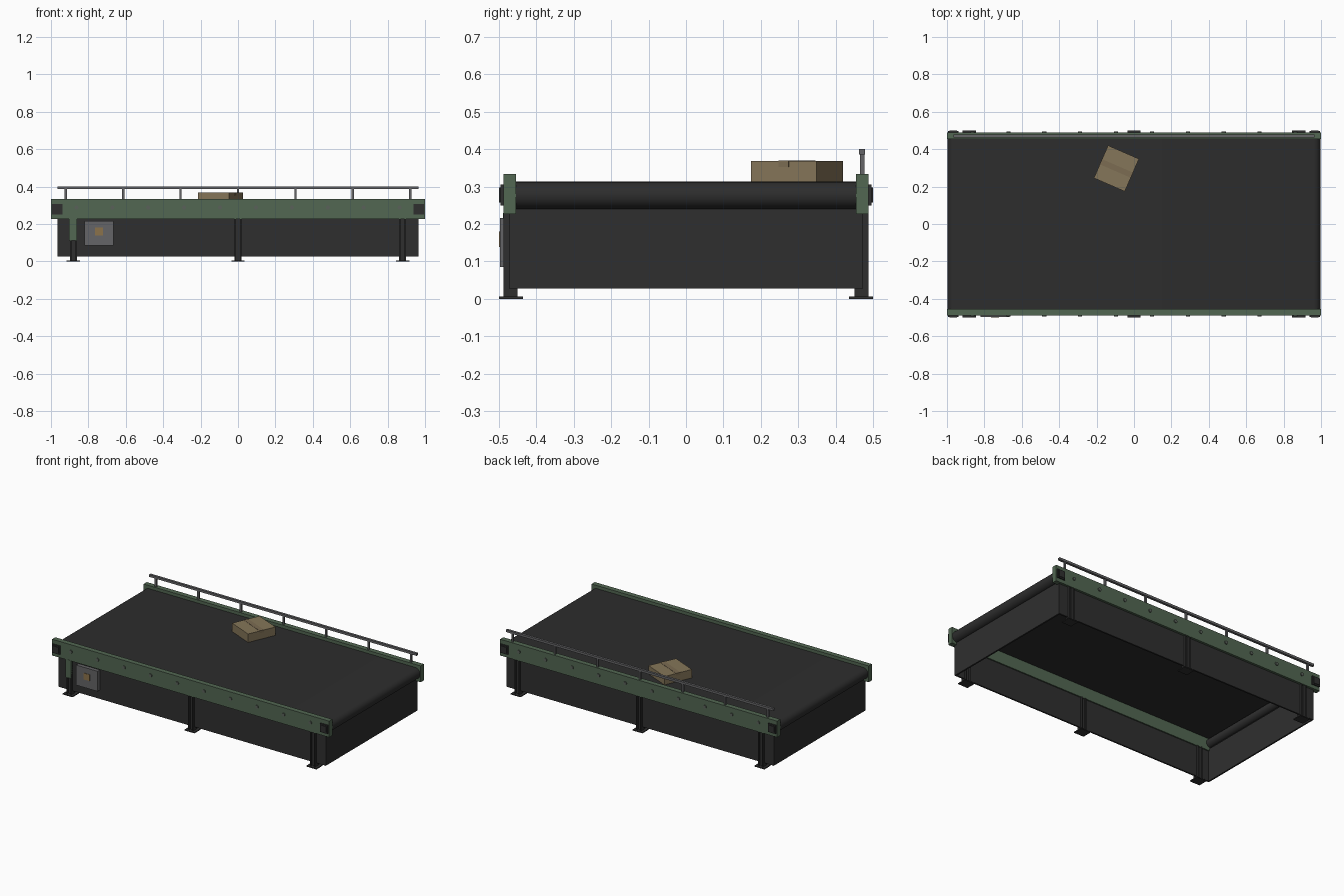
import bpy, bmesh, math
from mathutils import Matrix

if "Cube" in bpy.data.objects:
    bpy.data.objects.remove(bpy.data.objects["Cube"])


def material(name, rgb):
    m = bpy.data.materials.new(name)
    m.diffuse_color = (*rgb, 1)
    m.use_nodes = True
    m.node_tree.nodes["Principled BSDF"].inputs["Base Color"].default_value = m.diffuse_color
    return m


GREEN = material("rail green", (0.085, 0.135, 0.085))
DARK = material("frame charcoal", (0.028, 0.028, 0.028))
BELT = material("belt black", (0.026, 0.026, 0.026))
GREY = material("metal grey", (0.13, 0.13, 0.135))
BOLT = material("bolt grey green", (0.10, 0.12, 0.10))
CARD = material("cardboard", (0.235, 0.18, 0.10))
TAPE = material("parcel tape", (0.20, 0.15, 0.085))
AMBER = material("button amber", (0.26, 0.17, 0.07))


def finish(name, bm, mat):
    bmesh.ops.recalc_face_normals(bm, faces=bm.faces)
    me = bpy.data.meshes.new(name)
    bm.to_mesh(me)
    bm.free()
    me.materials.append(mat)
    ob = bpy.data.objects.new(name, me)
    bpy.context.collection.objects.link(ob)
    return ob


def add_box(bm, x, y, z):
    """Box given as (min, max) on each axis."""
    c = [(a + b) / 2 for a, b in (x, y, z)]
    s = [abs(b - a) for a, b in (x, y, z)]
    bmesh.ops.create_cube(bm, size=1, matrix=Matrix.Translation(c) @ Matrix.Diagonal((*s, 1)))


def boxes(name, mat, *items):
    bm = bmesh.new()
    for it in items:
        add_box(bm, *it)
    return finish(name, bm, mat)


def add_cyl_y(bm, x, y, z, r, length, seg):
    m = Matrix.Translation((x, y, z)) @ Matrix.Rotation(math.pi / 2, 4, 'X')
    bmesh.ops.create_cone(bm, cap_ends=True, segments=seg, radius1=r, radius2=r, depth=length, matrix=m)


def smooth(ob):
    bpy.context.view_layer.objects.active = ob
    ob.select_set(True)
    bpy.ops.object.shade_smooth_by_angle()
    ob.select_set(False)


# Belt: thin strip with a half-round wrap at each end
CX, CZ, R, T = 0.96, 0.2765, 0.0365, 0.008
N = 12


def arc(r):
    right = [(CX + r * math.sin(a), CZ + r * math.cos(a)) for a in (math.pi * i / N for i in range(N + 1))]
    return [(-x, z) for x, z in reversed(right)] + right


outer, inner = arc(R), arc(R - T)
bm = bmesh.new()
rings = []
for y in (-0.456, 0.456):
    rings.append([[bm.verts.new((x, y, z)) for x, z in p] for p in (outer, inner)])
(of, inf), (ob_, inb) = rings
for i in range(len(outer) - 1):
    for a, b in ((of, ob_), (inf, inb), (of, inf), (ob_, inb)):
        bm.faces.new((a[i], a[i + 1], b[i + 1], b[i]))
for i in (0, -1):
    bm.faces.new((of[i], ob_[i], inb[i], inf[i]))
smooth(finish("belt", bm, BELT))

# End rollers inside the belt wrap
for s, n in ((-1, "left"), (1, "right")):
    bm = bmesh.new()
    add_cyl_y(bm, s * CX, 0, CZ, R - T, 0.92, 24)
    smooth(finish(n + "_roller", bm, DARK))

# Skirt panels around the open base
boxes("skirt", DARK,
      *[((-0.965, 0.965), (s * 0.463, s * 0.473), (0.027, 0.23)) for s in (-1, 1)],
      *[((s * 0.955, s * 0.965), (-0.473, 0.473), (0.027, 0.241)) for s in (-1, 1)])

for s, n in ((-1, "front"), (1, "back")):
    # Side rail
    boxes(n + "_rail", GREEN, ((-1, 1), (s * 0.455, s * 0.488), (0.227, 0.333)))
    # Bearing blocks at the rail ends, with a raised centre
    boxes(n + "_bearing_blocks", DARK,
          *[((e * 0.938, e * 0.994), (s * 0.48, s * 0.496), (0.25, 0.306)) for e in (-1, 1)],
          *[((e * 0.946, e * 0.986), (s * 0.48, s * 0.5), (0.258, 0.298)) for e in (-1, 1)])
    # Row of bolts
    bm = bmesh.new()
    for i in range(10):
        add_cyl_y(bm, -0.864 + 0.192 * i, s * 0.487, 0.288, 0.011, 0.014, 12)
    finish(n + "_bolts", bm, BOLT)
    # H-section legs with foot plates
    for x, m in ((-0.88, "left"), (0, "middle"), (0.88, "right")):
        boxes(f"{n}_{m}_leg", DARK,
              ((x - 0.018, x - 0.011), (s * 0.45, s * 0.488), (0, 0.23)),
              ((x + 0.011, x + 0.018), (s * 0.45, s * 0.488), (0, 0.23)),
              ((x - 0.012, x + 0.012), (s * 0.465, s * 0.476), (0, 0.23)),
              ((x - 0.036, x + 0.036), (s * 0.436, s * 0.5), (0, 0.006)))

# Green bracket on the front left leg
boxes("leg_bracket", GREEN, ((-0.903, -0.862), (-0.489, -0.47), (0.112, 0.23)))

# Control box with its button
boxes("control_box", GREY, ((-0.82, -0.666), (-0.497, -0.47), (0.085, 0.216)))
boxes("control_button", AMBER, ((-0.765, -0.722), (-0.5, -0.495), (0.138, 0.18)))

# Guard rail on the back
boxes("guard_rail", GREY, ((-0.965, 0.965), (0.463, 0.479), (0.386, 0.401)))
boxes("guard_posts", GREY,
      *[((x - 0.006, x + 0.006), (0.465, 0.477), (0.33, 0.388)) for x in (i * 0.307 for i in range(-3, 4))])

# Parcel lying askew on the belt
parcel = boxes("parcel", CARD, ((-0.09, 0.09), (-0.095, 0.095), (0, 0.055)))
tape = boxes("parcel_tape", TAPE, ((-0.0905, 0.0905), (-0.015, 0.015), (0.04, 0.0565)))
for ob in (parcel, tape):
    ob.location = (-0.094, 0.297, 0.313)
    ob.rotation_euler.z = math.radians(-23.5)
